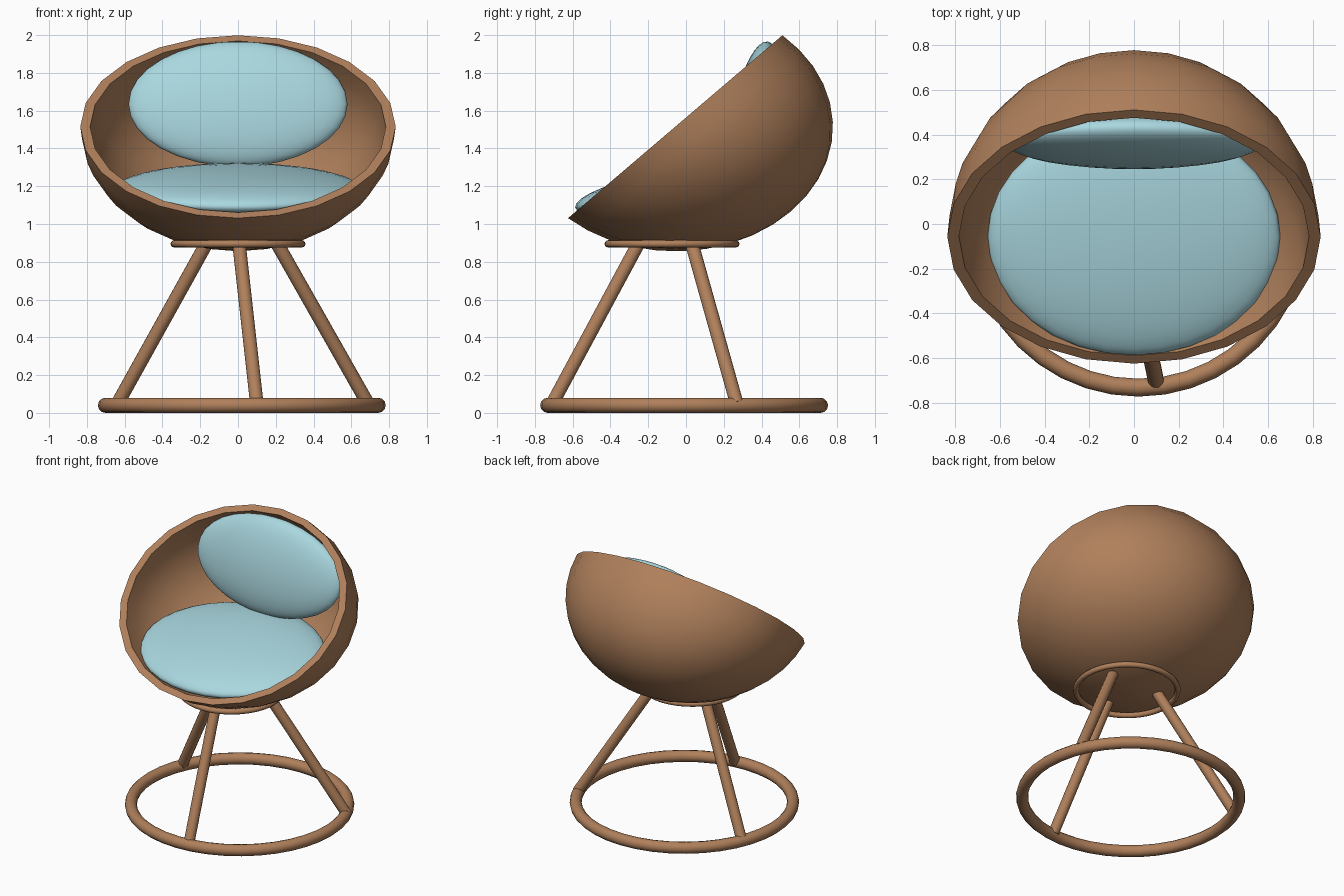
import bpy
import bmesh
from math import sin, cos, pi, radians
from mathutils import Matrix, Vector

cube = bpy.data.objects.get("Cube")
if cube:
    bpy.data.objects.remove(cube, do_unlink=True)


def material(name, rgb):
    mat = bpy.data.materials.new(name)
    mat.use_nodes = True
    mat.diffuse_color = (*rgb, 1)
    bsdf = mat.node_tree.nodes["Principled BSDF"]
    bsdf.inputs["Base Color"].default_value = (*rgb, 1)
    return mat


brown = material("warm brown", (0.43, 0.215, 0.105))
blue = material("pale blue", (0.40, 0.68, 0.74))


def finish(obj, name, mat):
    obj.name = name
    obj.data.name = name
    obj.data.materials.append(mat)
    bpy.ops.object.select_all(action="DESELECT")
    obj.select_set(True)
    bpy.context.view_layer.objects.active = obj
    bpy.ops.object.shade_smooth_by_angle(angle=radians(35))


def shell(name, radius, thickness, tilt, squash, centre, segments=24, rings=10):
    """Thick half sphere, tilted forward and then flattened in height."""
    bm = bmesh.new()
    angles = [pi / 2 * i / rings for i in range(rings + 1)]
    inner = radius - thickness
    profile = [(radius * sin(a), -radius * cos(a)) for a in angles]
    profile += [(inner * sin(a), -inner * cos(a)) for a in reversed(angles)]
    verts = [bm.verts.new((x, 0, z)) for x, z in profile]
    edges = [bm.edges.new(pair) for pair in zip(verts, verts[1:])]
    bmesh.ops.spin(bm, geom=verts + edges, axis=(0, 0, 1), cent=(0, 0, 0),
                   angle=2 * pi, steps=segments)
    bmesh.ops.remove_doubles(bm, verts=bm.verts, dist=0.0005)
    bmesh.ops.recalc_face_normals(bm, faces=bm.faces)
    bm.transform(Matrix.Translation(centre) @ Matrix.Diagonal((1, 1, squash, 1))
                 @ Matrix.Rotation(tilt, 4, "X"))
    mesh = bpy.data.meshes.new(name)
    bm.to_mesh(mesh)
    bm.free()
    obj = bpy.data.objects.new(name, mesh)
    bpy.context.collection.objects.link(obj)
    finish(obj, name, brown)


def cushion(name, centre, radii, tilt):
    bpy.ops.mesh.primitive_uv_sphere_add(segments=32, ring_count=16, radius=1,
                                         location=centre, rotation=(tilt, 0, 0))
    obj = bpy.context.object
    obj.scale = radii
    finish(obj, name, blue)


def ring(name, centre, major, minor):
    bpy.ops.mesh.primitive_torus_add(major_segments=40, minor_segments=12,
                                     major_radius=major, minor_radius=minor,
                                     location=centre)
    finish(bpy.context.object, name, brown)


def rod(name, start, end, radius):
    start, end = Vector(start), Vector(end)
    axis = end - start
    bpy.ops.mesh.primitive_cylinder_add(vertices=16, radius=radius, depth=axis.length,
                                        location=(start + end) / 2)
    obj = bpy.context.object
    obj.rotation_euler = axis.to_track_quat("Z", "Y").to_euler()
    finish(obj, name, brown)


# Bowl and cushions
shell("bowl_shell", 0.835, 0.052, radians(47.2), 0.79, (0, -0.057, 1.515))
cushion("seat_cushion", (0, -0.06, 1.18), (0.655, 0.535, 0.11), radians(10))
cushion("back_cushion", (0, 0.37, 1.635), (0.58, 0.109, 0.337), radians(-11))

# Rings under the bowl and on the floor
ring("support_ring", (0, -0.074, 0.895), 0.338, 0.019)
ring("base_ring", (0.02, -0.01, 0.04), 0.722, 0.04)

# Three splayed legs
rod("front_leg", (0.005, -0.25, 0.9), (0.1, -0.71, 0.045), 0.036)
rod("left_leg", (0.205, 0.03, 0.9), (0.69, 0.27, 0.045), 0.036)
rod("right_leg", (-0.165, 0.03, 0.9), (-0.64, 0.27, 0.045), 0.036)
